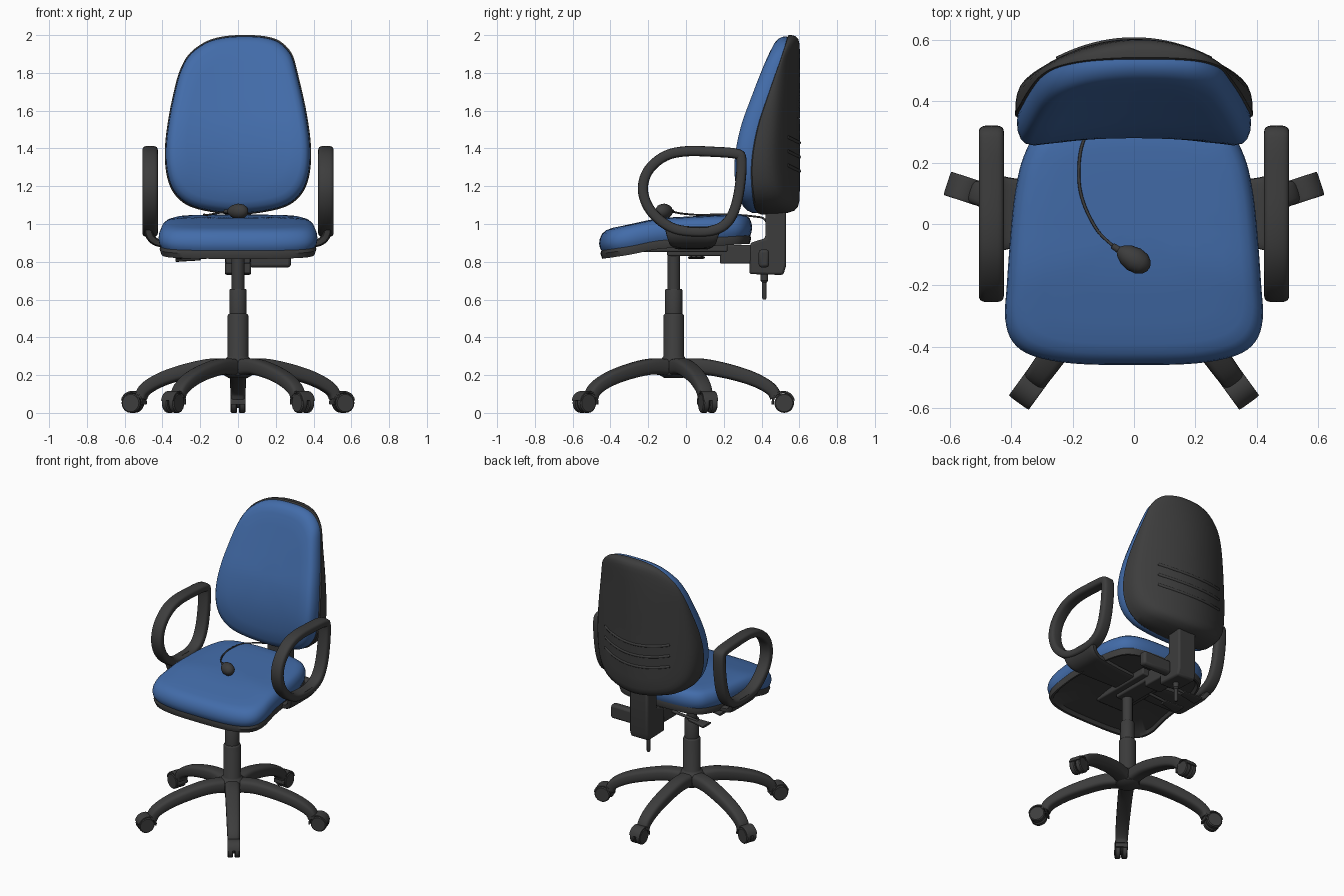
import bpy, bmesh, math
from math import sin, cos, pi, radians
from mathutils import Vector, Matrix

if "Cube" in bpy.data.objects:
    bpy.data.objects.remove(bpy.data.objects["Cube"])


def material(name, rgb):
    m = bpy.data.materials.new(name)
    m.use_nodes = True
    m.diffuse_color = (*rgb, 1)
    m.node_tree.nodes["Principled BSDF"].inputs["Base Color"].default_value = (*rgb, 1)
    return m


BLUE = material("blue_fabric", (0.055, 0.15, 0.40))
DARK = material("dark_plastic", (0.046, 0.046, 0.046))
BASE_Y = -0.065


def finish(bm, name, mat, angle=40, bevel=0):
    bmesh.ops.remove_doubles(bm, verts=bm.verts, dist=0.0002)
    bmesh.ops.recalc_face_normals(bm, faces=bm.faces)
    me = bpy.data.meshes.new(name)
    bm.to_mesh(me)
    bm.free()
    me.shade_smooth()
    me.set_sharp_from_angle(angle=radians(angle))
    me.materials.append(mat)
    ob = bpy.data.objects.new(name, me)
    bpy.context.collection.objects.link(ob)
    if bevel:
        mod = ob.modifiers.new("bevel", "BEVEL")
        mod.width, mod.segments = bevel, 2
    return ob


def loft(name, rings, mat, closed=False, angle=40):
    """Skin a list of equal rings of points."""
    bm = bmesh.new()
    vs = [[bm.verts.new(p) for p in r] for r in rings]
    n = len(vs[0])
    for a, b in zip(vs, vs[1:] + vs[:1] if closed else vs[1:]):
        for i in range(n):
            j = (i + 1) % n
            bm.faces.new((a[i], a[j], b[j], b[i]))
    if not closed:
        bm.faces.new(vs[0])
        bm.faces.new(vs[-1])
    return finish(bm, name, mat, angle)


def spline(pts, n=4, closed=False):
    """Catmull-Rom curve through the points."""
    pts = [Vector(p) for p in pts]
    m, out = len(pts), []
    get = lambda i: pts[i % m] if closed else pts[max(0, min(m - 1, i))]
    for i in range(m if closed else m - 1):
        a, b, c, d = (get(i + k) for k in (-1, 0, 1, 2))
        for k in range(n):
            t = k / n
            out.append(0.5 * (2 * b + (c - a) * t + (2 * a - 5 * b + 4 * c - d) * t**2
                              + (3 * b - a - 3 * c + d) * t**3))
    return out if closed else out + [pts[-1]]


def curve_value(pts):
    """Smooth function from (input, output) points."""
    tab = spline(pts, 8)

    def f(v):
        for a, b in zip(tab, tab[1:]):
            if v <= b[0]:
                return a[1] + (b[1] - a[1]) * max(0, (v - a[0]) / (b[0] - a[0]))
        return tab[-1][1]
    return f


def sweep(name, path, side, start, end=None, closed=False, power=0.6):
    """Sweep a rounded rectangle (half width along side, half thickness) on a planar path."""
    path, side = [Vector(p) for p in path], Vector(side)
    n, end, rings = len(path), end or start, []
    for i, p in enumerate(path):
        nxt = path[(i + 1) % n] if closed else path[min(i + 1, n - 1)]
        prv = path[i - 1] if closed else path[max(i - 1, 0)]
        nor = side.cross(nxt - prv).normalized()
        f = i / (n - 1)
        a, b = (start[k] + (end[k] - start[k]) * f for k in (0, 1))
        ring = []
        for k in range(20):
            c, s = cos(k * pi / 10), sin(k * pi / 10)
            ring.append(p + side * math.copysign(abs(c)**power, c) * a
                        + nor * math.copysign(abs(s)**power, s) * b)
        rings.append(ring)
    return loft(name, rings, DARK, closed)


def box(name, x0, x1, y0, y1, z0, z1, bevel=0.008):
    bm = bmesh.new()
    bmesh.ops.create_cube(bm, size=1)
    for v in bm.verts:
        v.co = ((x0 + x1) / 2 + v.co.x * (x1 - x0), (y0 + y1) / 2 + v.co.y * (y1 - y0),
                (z0 + z1) / 2 + v.co.z * (z1 - z0))
    return finish(bm, name, DARK, 30, bevel)


def lathe(name, profile, matrix, n=28):
    """Turn a (radius, height) profile around z, then place it."""
    rings = [[matrix @ Vector((r * cos(2 * pi * i / n), r * sin(2 * pi * i / n), z))
              for i in range(n)] for r, z in profile]
    return loft(name, rings, DARK, angle=35)


def tube(name, pts, radius):
    cu = bpy.data.curves.new(name, "CURVE")
    cu.dimensions, cu.bevel_depth, cu.bevel_resolution = "3D", radius, 2
    cu.use_fill_caps = True
    path = spline(pts, 5)
    sp = cu.splines.new("POLY")
    sp.points.add(len(path) - 1)
    for q, p in zip(sp.points, path):
        q.co = (*p, 1)
    cu.materials.append(DARK)
    bpy.context.collection.objects.link(bpy.data.objects.new(name, cu))


def mirrored_outline(half):
    return spline(half + [(-x, v) for x, v in half[-2:0:-1]], 4, True)


# Seat cushion and the pan below it
seat_line = mirrored_outline([(0, -.46), (.2, -.455), (.33, -.43), (.395, -.385), (.42, -.31),
                              (.415, -.2), (.40, 0), (.385, .12), (.36, .22), (.31, .3),
                              (.2, .34), (0, .35)])
seat_base = curve_value([(-.47, .85), (-.3, .875), (-.15, .905), (0, .915), (.2, .925), (.36, .935)])


def seat_part(name, levels, mat):
    loft(name, [[(x * s, y * s, seat_base(y * s) + h) for x, y in seat_line]
                for s, h in levels], mat)


seat_part("seat_cushion", [(.5, 0), (.965, 0), (.99, .02), (1, .045), (.992, .07), (.965, .095), (.92, .11),
                           (.85, .118), (.7, .122), (.5, .124), (.3, .124), (.1, .124)], BLUE)
seat_part("seat_pan", [(.5, .01), (.97, .01), (.985, -.01), (.965, -.038), (.935, -.038),
                       (.9, -.02), (.6, -.02), (.3, -.02), (.1, -.02)], DARK)

# Backrest cushion and its domed shell
back_line = mirrored_outline([(0, 1.05), (.15, 1.065), (.27, 1.1), (.345, 1.17), (.38, 1.27),
                              (.387, 1.4), (.37, 1.55), (.34, 1.7), (.305, 1.83), (.265, 1.91),
                              (.19, 1.97), (.1, 1.995), (0, 2.0)])
rim = curve_value([(1.04, .40), (1.1, .36), (1.3, .345), (1.5, .375), (1.7, .44), (1.9, .51), (2, .54)])


def back_face(x):
    return .603 - x * x


def back_part(name, levels, mat, place):
    rings = []
    for s, d in levels:
        ring = []
        for px, pz in back_line:
            x, z = px * s, 1.53 + (pz - 1.53) * s
            lean = .6 * max(0, z - 1.75)**2
            ring.append((x + lean, place(x, z, d), z))
        rings.append(ring)
    loft(name, rings, mat)


back_part("back_cushion", [(.5, -.02), (.975, -.01), (.985, .015), (.98, .045), (.955, .072),
                           (.92, .088), (.86, .098), (.7, .1), (.5, .1), (.3, .1), (.1, .1)], BLUE,
          lambda x, z, d: rim(z) - d + .35 * max(d, 0) * (1 - (x / .38)**2))
back_part("back_shell", [(.5, 0), (.985, 0), (1, .05), (.998, .4), (.985, .68), (.955, .88),
                         (.91, .96), (.85, .99), (.7, 1), (.5, 1), (.3, 1), (.1, 1)], DARK,
          lambda x, z, t: rim(z) + t * (back_face(x) - rim(z)))

# Three raised ribs across the shell
for i in range(3):
    xs = [k * .05 for k in range(-5, 6)]
    tube(f"shell_rib_{i + 1}", [(x, back_face(x) - .004, 1.28 + .075 * i + .5 * x * x) for x in xs], .01)

# Backrest upright with its lower housing
bm = bmesh.new()
side = [(.335, .735), (.515, .73), (.53, .78), (.53, 1.15), (.42, 1.15), (.42, .925), (.34, .9)]
face = bm.faces.new([bm.verts.new((-.07, y, z)) for y, z in side])
ext = bmesh.ops.extrude_face_region(bm, geom=[face])
bmesh.ops.translate(bm, vec=(.14, 0, 0), verts=[e for e in ext["geom"] if isinstance(e, bmesh.types.BMVert)])
finish(bm, "back_upright", DARK, 30, .012)
lathe("height_screw", [(.008, .6), (.012, .61), (.012, .69), (.02, .7), (.02, .74)],
      Matrix.Translation((0, .415, 0)), 12)
box("tilt_handle", .06, .28, .385, .44, .77, .865, .015)

# Mechanism under the seat
box("mechanism_plate", -.11, .11, -.24, .22, .852, .9)
box("mechanism_body", -.065, .065, -.1, .2, .83, .88)
box("mechanism_arm", -.065, .065, .18, .36, .79, .89)
for i, y in enumerate((.055, .24)):
    z = .83 - i * .015
    tube(f"lever_rod_{i + 1}", [(-.05, y, z + .02), (-.18, y, z + .01), (-.26, y, z)], .01)
    sweep(f"lever_paddle_{i + 1}", [(-.2, y, z), (-.27, y, z - .004), (-.33, y, z - .008)],
          (0, 1, 0), (.025, .008), (.045, .008))

# Gas column and hub
lathe("column", [(.05, .185), (.075, .2), (.085, .23), (.08, .275), (.06, .292), (.055, .3), (.055, .515),
                 (.052, .52), (.046, .525), (.046, .65), (.042, .656), (.034, .656), (.034, .86)],
      Matrix.Translation((0, BASE_Y, 0)))

# Five legs, each with a hooded twin caster
leg_path = spline([(.03, .24), (.15, .245), (.28, .222), (.4, .187), (.48, .15), (.525, .115), (.54, .08)])
for i in range(5):
    a = radians(90 + 72 * i)
    out, across = Vector((cos(a), sin(a), 0)), Vector((-sin(a), cos(a), 0))
    at = lambda r, z: Vector((0, BASE_Y, z)) + out * r
    sweep(f"leg_{i + 1}", [at(r, z) for r, z in leg_path], across, (.05, .045), (.038, .03))
    for k, w in enumerate((-.022, .022)):
        turn = Matrix.Translation(at(.585, .052) + across * w) @ across.to_track_quat("Z", "Y").to_matrix().to_4x4()
        lathe(f"caster_wheel_{i + 1}_{k + 1}", [(.03, -.018), (.046, -.018), (.052, -.012),
                                                (.052, .012), (.046, .018), (.03, .018)], turn, 20)
    arc = [radians(10 + 15 * k) for k in range(13)]
    sweep(f"caster_hood_{i + 1}", [at(.58 + .056 * cos(t), .055 + .056 * sin(t)) for t in arc],
          across, (.04, .006), power=.4)
    box_r = at(.58, .06)
    lathe(f"caster_core_{i + 1}", [(.035, -.02), (.035, .02)],
          Matrix.Translation(box_r) @ across.to_track_quat("Z", "Y").to_matrix().to_4x4(), 12)

# Looped armrests with brackets running under the seat
loop = spline([(0, 1.385), (.15, 1.382), (.265, 1.372), (.293, 1.345), (.288, 1.22), (.262, 1.09),
               (.215, 1.005), (.14, .965), (.03, .96), (-.07, .978), (-.155, 1.035), (-.21, 1.11),
               (-.228, 1.2), (-.195, 1.29), (-.11, 1.36)], 5, True)
for name, sx in (("left", 1), ("right", -1)):
    sweep(f"{name}_armrest", [(sx * .465, y, z) for y, z in loop], (1, 0, 0), (.041, .027), closed=True)
    bracket = spline([(.475, .985), (.468, .94), (.44, .908), (.39, .895), (.25, .885), (.08, .88)])
    sweep(f"{name}_arm_bracket", [(sx * x, .035, z) for x, z in bracket], (0, 1, 0),
          (.15, .024), (.09, .016), power=.4)

# Hand pump resting on the seat, with its hose
aim = Vector((.12, -.075, 0)).to_track_quat("Z", "Y").to_matrix().to_4x4()
bulb = [(.003, -.085), (.01, -.083), (.011, -.06), (.022, -.05), (.034, -.03), (.041, 0),
        (.037, .03), (.025, .048), (.012, .056), (.002, .058)]
lathe("pump_bulb", bulb, Matrix.Translation((0, -.115, 1.067)) @ aim, 20)
tube("pump_hose", [(-.07, -.07, 1.065), (-.12, -.02, 1.055), (-.165, .07, 1.048), (-.18, .16, 1.05),
                   (-.165, .27, 1.048), (-.1, .36, 1.04), (-.03, .41, 1.03), (0, .43, 1.0)], .005)
